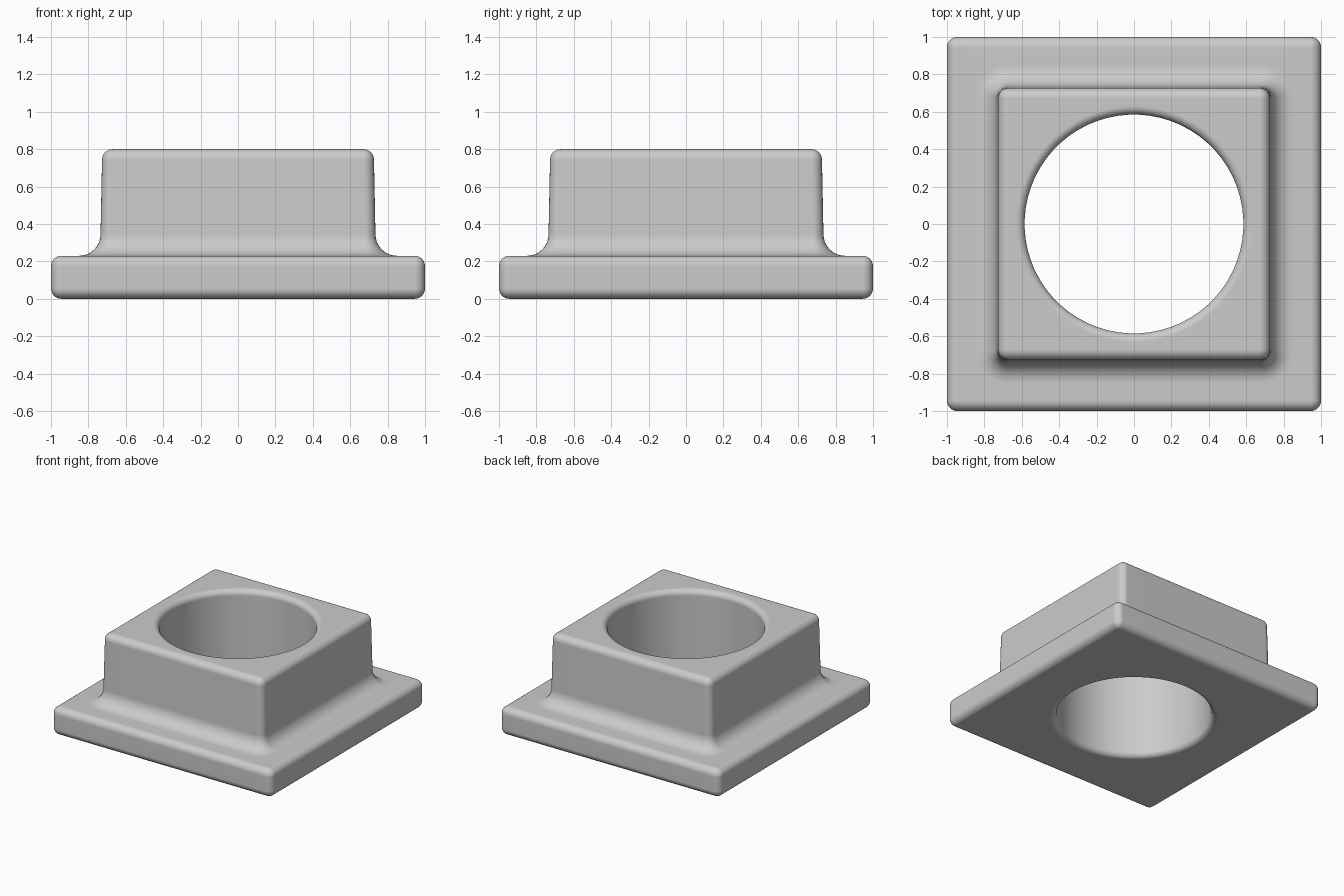
import bpy, bmesh
from math import sin, cos, tan, pi, atan2

cube = bpy.data.objects.get("Cube")
if cube:
    bpy.data.objects.remove(cube, do_unlink=True)

SIDE, ARC = 14, 6          # points per straight side and per corner arc
CORNER = 0.055             # rounding of all outer edges


def square_ring(half, radius):
    """Outline of a rounded square, starting at the right side."""
    pts = []
    c = half - radius
    for q in range(4):
        quarter = []
        for i in range(SIDE):                      # straight side, evenly spaced by angle
            a = -pi / 4 + pi / 2 * (i + 1) / (SIDE + 1)
            quarter.append((half, c * tan(a)))
        for i in range(ARC + 1):                   # corner arc
            a = pi / 2 * i / ARC
            quarter.append((c + radius * cos(a), c + radius * sin(a)))
        for x, y in quarter:
            for _ in range(q):
                x, y = -y, x
            pts.append((x, y))
    return pts


ANGLES = [atan2(y, x) for x, y in square_ring(0.73, CORNER)]


def circle_ring(radius):
    return [(radius * cos(a), radius * sin(a)) for a in ANGLES]


def arc(cx, cz, r, start, end, steps=6):
    """Quarter-round in the section, angles in quarter turns."""
    for i in range(steps + 1):
        a = pi / 2 * (start + (end - start) * i / steps)
        yield cx + r * cos(a), cz + r * sin(a)


rings = []


def add_square(half, z, radius):
    rings.append([(x, y, z) for x, y in square_ring(half, max(radius, 0.004))])


def add_circle(radius, z):
    rings.append([(x, y, z) for x, y in circle_ring(radius)])


# Base plate: rounded lower and upper edges
R = CORNER
for h, z in arc(1 - R, R, R, -1, 0):
    add_square(h, z, R - (1 - h))
for h, z in arc(1 - R, 0.23 - R, R, 0, 1):
    add_square(h, z, R - (1 - h))

# Concave foot flowing into the raised block
for h, z in arc(0.85, 0.345, 0.115, 3, 2, 8):
    add_square(h, z, R + h - 0.735)

# Raised block: slight taper and rounded top edge
for h, z in arc(0.727 - R, 0.80 - R, R, 0, 1):
    add_square(h, z, R - (0.727 - h))

# Round through hole with softened rims
HOLE, RIM = 0.585, 0.045
for r, z in arc(HOLE + RIM, 0.80 - RIM, RIM, 1, 2):
    add_circle(r, z)
for r, z in arc(HOLE + RIM, RIM, RIM, 2, 3):
    add_circle(r, z)

# Skin the closed section
bm = bmesh.new()
loops = [[bm.verts.new(p) for p in ring] for ring in rings]
n = len(ANGLES)
for k, low in enumerate(loops):
    high = loops[(k + 1) % len(loops)]
    for i in range(n):
        j = (i + 1) % n
        bm.faces.new((low[i], low[j], high[j], high[i]))
bmesh.ops.recalc_face_normals(bm, faces=bm.faces)
mesh = bpy.data.meshes.new("flanged_collar")
bm.to_mesh(mesh)
bm.free()

collar = bpy.data.objects.new("flanged_collar", mesh)
bpy.context.collection.objects.link(collar)

# Plain grey material
grey = bpy.data.materials.new("plain_grey")
grey.use_nodes = True
color = (0.6, 0.6, 0.6, 1)
grey.diffuse_color = color
grey.node_tree.nodes["Principled BSDF"].inputs["Base Color"].default_value = color
mesh.materials.append(grey)

# Smooth rounding with flat-looking panels
bpy.context.view_layer.objects.active = collar
collar.select_set(True)
bpy.ops.object.shade_smooth_by_angle(angle=pi / 5)
weighted = collar.modifiers.new("even_panels", "WEIGHTED_NORMAL")
weighted.keep_sharp = True
